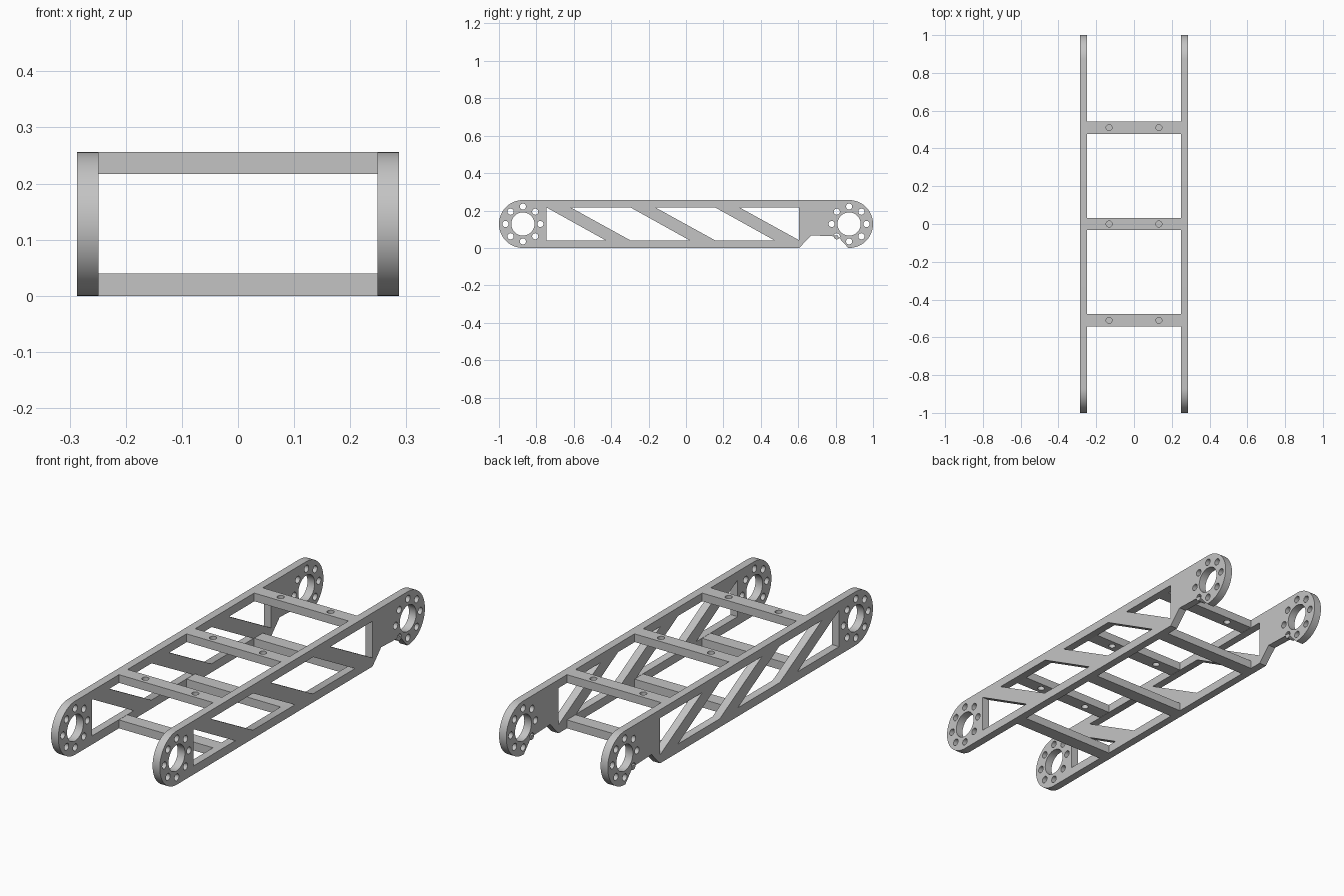
import bpy
import bmesh
from math import sin, cos, pi, radians

cube = bpy.data.objects.get("Cube")
if cube:
    bpy.data.objects.remove(cube, do_unlink=True)

# Single plain grey metal
metal = bpy.data.materials.new("grey_metal")
metal.use_nodes = True
GREY = (0.55, 0.55, 0.55, 1)
metal.diffuse_color = GREY
metal.node_tree.nodes["Principled BSDF"].inputs["Base Color"].default_value = GREY


def arc(cx, cy, r, start, end, steps):
    """Points on an arc, angles in degrees."""
    angles = [radians(start + (end - start) * i / steps) for i in range(steps + 1)]
    return [(cx + r * cos(a), cy + r * sin(a)) for a in angles]


def circle(cx, cy, r, steps=32):
    return arc(cx, cy, r, 0, 360, steps)[:-1]


def plate(name, loops, thickness, location, rotation=(0, 0, 0)):
    """Extrude an outline (first loop) with holes (other loops) into a mesh."""
    curve = bpy.data.curves.new(name, 'CURVE')
    curve.dimensions = '2D'
    curve.fill_mode = 'BOTH'
    curve.extrude = thickness / 2
    for pts in loops:
        spline = curve.splines.new('POLY')
        spline.points.add(len(pts) - 1)
        for p, (u, v) in zip(spline.points, pts):
            p.co = (u, v, 0, 1)
        spline.use_cyclic_u = True
    obj = bpy.data.objects.new(name, curve)
    bpy.context.collection.objects.link(obj)
    obj.location = location
    obj.rotation_euler = rotation
    bpy.ops.object.select_all(action='DESELECT')
    obj.select_set(True)
    bpy.context.view_layer.objects.active = obj
    bpy.ops.object.convert(target='MESH')
    obj = bpy.context.object
    # Weld caps to walls
    bm = bmesh.new()
    bm.from_mesh(obj.data)
    bmesh.ops.remove_doubles(bm, verts=bm.verts, dist=1e-5)
    bmesh.ops.recalc_face_normals(bm, faces=bm.faces)
    bm.to_mesh(obj.data)
    bm.free()
    obj.data.materials.clear()
    obj.data.materials.append(metal)
    bpy.ops.object.shade_smooth_by_angle(angle=radians(30))
    return obj


# Main sizes
R = 0.128            # end radius, half the frame height
END = 1 - R          # pivot centre along y
INNER, OUTER = 0.249, 0.287
LOW, HIGH = 0.041, 0.216

# Side plate outline: rounded ends and a notch under the rear end
outline = arc(-END, R, R, 90, 270, 32)
outline += [(0.605, 0), (0.67, 0.067), (0.81, 0.067)]
outline += arc(END, R, R, 268, 450, 32)
loops = [outline]

# Pivot holes with a ring of eight bolt holes
for cy in (-END, END):
    loops.append(circle(cy, R, 0.062, 40))
    for i in range(8):
        a = i * pi / 4
        loops.append(circle(cy + 0.093 * cos(a), R + 0.093 * sin(a), 0.0165, 20))

# Windows between the diagonal struts
loops.append([(-0.745, LOW), (-0.43, LOW), (-0.745, HIGH)])
for y in (-0.616, -0.163):
    loops.append([(y, HIGH), (y + 0.318, LOW), (y + 0.635, LOW), (y + 0.32, HIGH)])
loops.append([(0.287, HIGH), (0.605, LOW), (0.605, HIGH)])

for name, side in (("left_side_plate", 1), ("right_side_plate", -1)):
    plate(name, loops, OUTER - INNER, (side * (INNER + OUTER) / 2, 0, 0),
          (pi / 2, 0, pi / 2))

# Cross beams: drilled on top, solid below
W = 0.0325
beam = [(-INNER, -W), (INNER, -W), (INNER, W), (-INNER, W)]
drilled = [circle(x, 0, 0.016, 24) for x in (-0.132, 0.132)]
for name, y in (("front", -0.51), ("middle", 0), ("rear", 0.51)):
    plate(name + "_top_beam", [beam] + drilled, 0.039, (0, y, 2 * R - 0.0195))
    plate(name + "_bottom_beam", [beam], 0.04, (0, y, 0.02))
